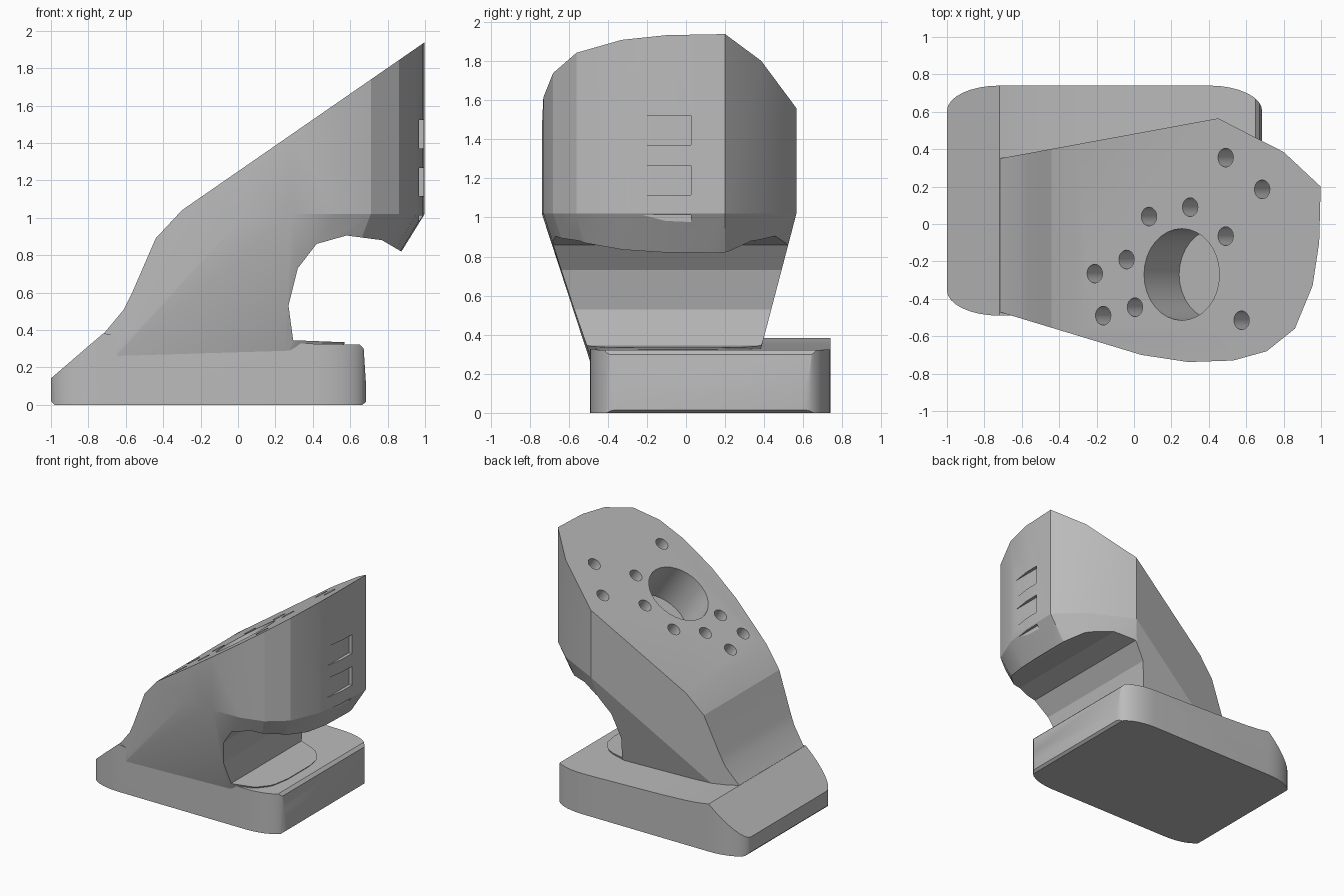
import bpy, bmesh, math
from mathutils import Vector

cube = bpy.data.objects.get("Cube")
if cube:
    bpy.data.objects.remove(cube, do_unlink=True)

grey = bpy.data.materials.new("plain grey")
grey.use_nodes = True
grey.diffuse_color = (0.5, 0.5, 0.5, 1)
grey.node_tree.nodes["Principled BSDF"].inputs["Base Color"].default_value = (0.5, 0.5, 0.5, 1)


def finish(bm, name):
    bmesh.ops.recalc_face_normals(bm, faces=bm.faces)
    mesh = bpy.data.meshes.new(name)
    bm.to_mesh(mesh)
    bm.free()
    mesh.materials.append(grey)
    ob = bpy.data.objects.new(name, mesh)
    bpy.context.collection.objects.link(ob)
    return ob


def prism(name, points, shift):
    """Extrude a closed outline along a vector."""
    bm = bmesh.new()
    face = bm.faces.new([bm.verts.new(p) for p in points])
    side = bmesh.ops.extrude_face_region(bm, geom=[face])["geom"]
    bmesh.ops.translate(bm, vec=shift, verts=[v for v in side if isinstance(v, bmesh.types.BMVert)])
    return finish(bm, name)


def side_prism(name, profile):
    return prism(name, [(x, -1.2, z) for x, z in profile], (0, 2.4, 0))


def cut(ob, tool, operation="DIFFERENCE"):
    mod = ob.modifiers.new("cut", "BOOLEAN")
    mod.operation, mod.solver, mod.object = operation, "EXACT", tool
    bpy.context.view_layer.objects.active = ob
    bpy.ops.object.modifier_apply(modifier=mod.name)
    bpy.data.objects.remove(tool, do_unlink=True)


def smooth(ob, degrees):
    bpy.ops.object.select_all(action="DESELECT")
    ob.select_set(True)
    bpy.context.view_layer.objects.active = ob
    bpy.ops.object.shade_smooth_by_angle(angle=math.radians(degrees))


# Base: rounded footprint trimmed to a side profile with a ramp
X0, X1, Y0, Y1, RX, RY = -1.0, 0.685, -0.49, 0.74, 0.28, 0.135
corners = [(X1 - RX, Y1 - RY, 0), (X0 + RX, Y1 - RY, 90),
           (X0 + RX, Y0 + RY, 180), (X1 - RX, Y0 + RY, 270)]
footprint = []
for cx, cy, start in corners:
    for i in range(9):
        a = math.radians(start + i * 90 / 8)
        footprint.append((cx + RX * math.cos(a), cy + RY * math.sin(a), -0.1))
base = prism("base", footprint, (0, 0, 0.8))
cut(base, side_prism("base_profile", [
    (-0.98, 0), (0.665, 0), (0.69, 0.02), (0.672, 0.3), (0.65, 0.322), (0.3, 0.328),
    (0, 0.337), (-0.3, 0.346), (-0.5, 0.356), (-0.62, 0.366), (-0.72, 0.382),
    (-0.99, 0.15), (-1.1, 0.06), (-1.1, 0.02), (-1.0, 0.02)]), "INTERSECT")
smooth(base, 25)

# Body: hull of neck foot and head outline, trimmed to a side profile
BACK = [(-0.72, 0.35), (-0.72, -0.47)]
HEAD = [(0.45, 0.565), (0.8, 0.385), (0.998, 0.2), (0.99, -0.1), (0.955, -0.33),
        (0.86, -0.56), (0.71, -0.68), (0.53, -0.73), (0.29, -0.738), (0.04, -0.7)]
FOOT = [(0.25, 0.35), (0.4, 0.3), (0.47, 0.2), (0.49, 0.08),
        (0.49, -0.2), (0.47, -0.32), (0.4, -0.41), (0.25, -0.46)]
bm = bmesh.new()
for outline, z in ((BACK + FOOT, 0.2), (BACK + FOOT, 0.335), (HEAD, 1.02), (BACK + HEAD, 2.2)):
    for x, y in outline:
        bm.verts.new((x, y, z))
hull = bmesh.ops.convex_hull(bm, input=bm.verts)
loose = [v for v in hull["geom_interior"] if isinstance(v, bmesh.types.BMVert)]
bmesh.ops.delete(bm, geom=loose, context="VERTS")
bmesh.ops.dissolve_limit(bm, angle_limit=0.01, verts=bm.verts, edges=bm.edges)
body = finish(bm, "neck_and_head")

SLOPE = 0.692


def top_z(x):
    return 1.04 + SLOPE * (x + 0.3)


cut(body, side_prism("body_profile", [
    (-0.9, 0.25), (-0.72, 0.378), (-0.61, 0.51), (-0.57, 0.59), (-0.44, 0.89), (-0.3, 1.04),
    (1.1, top_z(1.1)), (1.1, 0.69), (0.855, 0.83), (0.77, 0.88), (0.58, 0.905),
    (0.42, 0.86), (0.32, 0.73), (0.27, 0.53), (0.295, 0.345), (0.6, 0.333), (0.6, 0.25)]),
    "INTERSECT")

# Blind holes drilled square to the sloping top
normal = Vector((-SLOPE, 0, 1)).normalized()


def drill(x, y, radius, depth):
    bm = bmesh.new()
    bmesh.ops.create_cone(bm, cap_ends=True, segments=32, radius1=radius,
                          radius2=radius, depth=depth * 2)
    bmesh.ops.transform(bm, verts=bm.verts,
                        matrix=normal.to_track_quat("Z", "Y").to_matrix().to_4x4())
    bmesh.ops.translate(bm, verts=bm.verts, vec=(x, y, top_z(x)))
    cut(body, finish(bm, "drill"))


drill(0.255, -0.27, 0.245, 0.33)
for x, y in [(0.49, 0.355), (0.685, 0.185), (0.3, 0.09), (0.08, 0.04), (0.49, -0.065),
             (-0.04, -0.19), (-0.21, -0.265), (0.005, -0.445), (-0.165, -0.49), (0.575, -0.515)]:
    drill(x, y, 0.05, 0.25)

# Three wedge slots in the end wall
for k in range(3):
    z = 1.37 - 0.255 * k
    cutter = [(0.967, -0.35, z), (1.2, -0.35, z), (1.2, 0.025, z), (0.967, 0.025, z)]
    cut(body, prism("slot", cutter, (0, 0, 0.152)))
smooth(body, 16)
